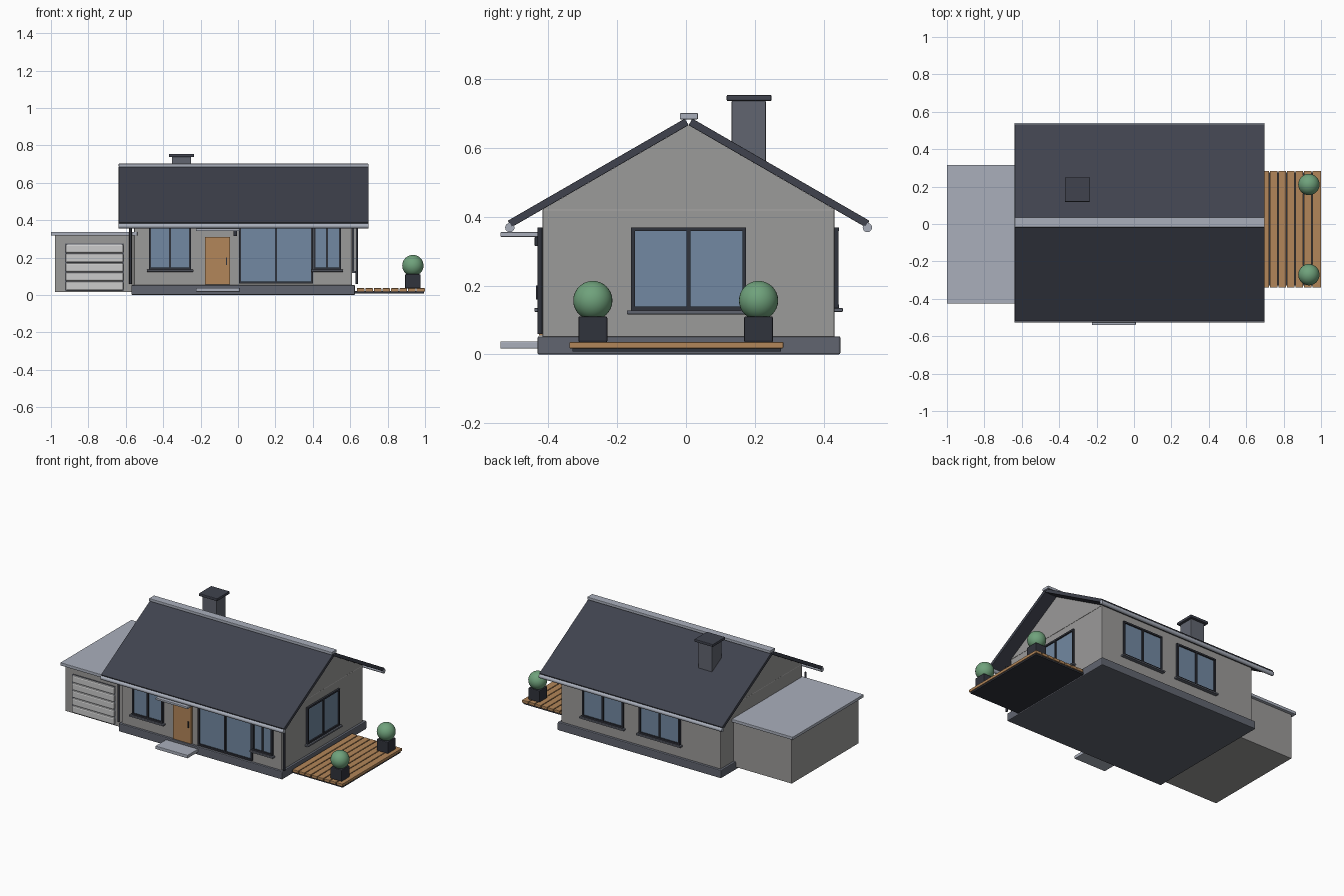
import bpy, bmesh, math

if "Cube" in bpy.data.objects:
    bpy.data.objects.remove(bpy.data.objects["Cube"])

def mat(name, r, g, b):
    m = bpy.data.materials.new(name)
    m.diffuse_color = (r, g, b, 1)
    m.use_nodes = True
    m.node_tree.nodes["Principled BSDF"].inputs["Base Color"].default_value = m.diffuse_color
    return m

SLATE = mat("slate", 0.05, 0.055, 0.075)
DARK = mat("dark_frame", 0.03, 0.033, 0.045)
WALL = mat("render_wall", 0.33, 0.325, 0.32)
BASE = mat("plinth_grey", 0.12, 0.13, 0.16)
METAL = mat("metal", 0.40, 0.43, 0.50)
GLASS = mat("glass", 0.17, 0.25, 0.36)
WOOD = mat("wood", 0.45, 0.24, 0.10)
GREEN = mat("leaf", 0.16, 0.36, 0.20)
PALE = mat("pale", 0.6, 0.6, 0.6)

def finish(ob, m, bevel=0.0):
    ob.data.materials.append(m)
    if bevel:
        b = ob.modifiers.new("bevel", 'BEVEL')
        b.width, b.segments = bevel, 2
    return ob

def mesh_object(name, bm, m, bevel=0.0):
    bmesh.ops.recalc_face_normals(bm, faces=bm.faces)
    me = bpy.data.meshes.new(name)
    bm.to_mesh(me)
    bm.free()
    ob = bpy.data.objects.new(name, me)
    bpy.context.collection.objects.link(ob)
    return finish(ob, m, bevel)

def box(name, x, y, z, m, bevel=0.0):
    """Box from (min, max) ranges."""
    bm = bmesh.new()
    bmesh.ops.create_cube(bm, size=1)
    for v in bm.verts:
        v.co = [r[0] + (c + 0.5) * (r[1] - r[0]) for c, r in zip(v.co, (x, y, z))]
    return mesh_object(name, bm, m, bevel)

def prism(name, profile, x, m, bevel=0.0):
    """Extrude a (y, z) profile along x."""
    bm = bmesh.new()
    f = bm.faces.new([bm.verts.new((x[0], p[0], p[1])) for p in profile])
    ext = bmesh.ops.extrude_face_region(bm, geom=[f])["geom"]
    bmesh.ops.translate(bm, vec=(x[1] - x[0], 0, 0),
                        verts=[g for g in ext if isinstance(g, bmesh.types.BMVert)])
    return mesh_object(name, bm, m, bevel)

def cylinder(name, r, length, loc, m, rot=(0, 0, 0)):
    bpy.ops.mesh.primitive_cylinder_add(vertices=20, radius=r, depth=length, location=loc, rotation=rot)
    ob = bpy.context.object
    ob.name = name
    bpy.ops.object.shade_smooth_by_angle()
    return finish(ob, m)

def opening(name, side, a, b, z0, z1, panes=2, sill=True):
    """Glazed frame on the front, back or right wall, spanning a..b along that wall."""
    plane, sign = {"front": (-0.417, -1), "back": (0.432, 1), "right": (0.61, 1)}[side]
    def part(n, u, z, near, far, m, bevel=0.0):
        d = sorted((plane + sign * near, plane + sign * far))
        x, y = (d, u) if side == "right" else (u, d)
        box(name + n, x, y, z, m, bevel)
    t = 0.011
    part("_glass", (a + t, b - t), (z0 + t, z1 - t), -0.005, 0.004, GLASS)
    for n, z in (("_bottom_rail", (z0, z0 + t)), ("_top_rail", (z1 - t, z1))):
        part(n, (a, b), z, -0.005, 0.013, DARK)
    for i in range(panes + 1):
        c = a + t / 2 + (b - a - t) * i / panes
        part("_stile_%d" % i, (c - t / 2, c + t / 2), (z0 + t, z1 - t), -0.005, 0.012, DARK)
    if sill:
        part("_sill", (a - 0.012, b + 0.012), (z0 - 0.011, z0), -0.005, 0.024, BASE, 0.002)

# House body
CY = 0.0075
box("plinth", (-0.57, 0.625), (-0.432, 0.449), (0, 0.053), BASE, 0.005)
box("walls", (-0.555, 0.61), (-0.417, 0.432), (0.05, 0.422), WALL, 0.003)
prism("gable", [(-0.417, 0.422), (0.432, 0.422), (CY, 0.667)], (-0.555, 0.61), WALL)

# Roof slabs, gutters and downpipes
RX = (-0.638, 0.698)
for side, s in (("front", -1), ("back", 1)):
    pts = [(0, 0.667), (0.515, 0.37), (0.526, 0.389), (0.011, 0.686)]
    prism(side + "_roof", [(CY + s * y, z) for y, z in pts], RX, SLATE, 0.002)
    cylinder(side + "_gutter", 0.0135, RX[1] - RX[0], (0.03, CY + s * 0.52, 0.369), METAL,
             (0, math.pi / 2, 0))
box("ridge_cap", RX, (-0.018, 0.035), (0.684, 0.702), METAL, 0.003)
for i, x in enumerate((-0.575, 0.635)):
    cylinder("downpipe_%d" % i, 0.007, 0.31, (x, -0.425, 0.215), DARK)

# Chimney
box("chimney", (-0.353, -0.251), (0.133, 0.232), (0.5, 0.738), BASE, 0.002)
box("chimney_cap", (-0.37, -0.235), (0.118, 0.249), (0.737, 0.755), SLATE, 0.004)

# Windows and glazed doors
opening("front_left_window", "front", -0.475, -0.25, 0.135, 0.37)
opening("sliding_door", "front", 0.005, 0.402, 0.062, 0.37, sill=False)
opening("front_right_window", "front", 0.404, 0.55, 0.135, 0.37)
opening("gable_window", "right", -0.16, 0.175, 0.128, 0.37)
opening("back_window_1", "back", 0.15, 0.45, 0.135, 0.37)
opening("back_window_2", "back", -0.265, 0.035, 0.135, 0.37)

# Entrance
box("front_door", (-0.177, -0.042), (-0.428, -0.41), (0.055, 0.31), WOOD, 0.002)
box("door_handle", (-0.065, -0.058), (-0.436, -0.425), (0.16, 0.2), DARK)
box("entry_canopy", (-0.225, 0.01), (-0.54, -0.41), (0.342, 0.356), METAL, 0.003)
box("entry_step", (-0.225, 0.01), (-0.54, -0.425), (0.017, 0.038), METAL, 0.003)
box("wall_lamp", (-0.025, -0.005), (-0.44, -0.415), (0.315, 0.342), DARK, 0.002)

# Garage
box("garage", (-0.979, -0.55), (-0.405, 0.295), (0.016, 0.32), WALL, 0.003)
box("garage_roof", (-1.0, -0.538), (-0.425, 0.315), (0.317, 0.337), METAL, 0.003)
box("garage_door", (-0.925, -0.61), (-0.409, -0.40), (0.022, 0.275), BASE)
for i in range(5):
    z = 0.024 + i * 0.05
    box("garage_door_slat_%d" % i, (-0.922, -0.613), (-0.418, -0.40), (z, z + 0.047), PALE, 0.008)

# Deck
box("deck_base", (0.62, 0.995), (-0.33, 0.276), (0.008, 0.02), DARK)
for i in range(8):
    x = 0.635 + i * 0.0457
    box("deck_plank_%d" % i, (x, x + 0.041 if i < 7 else 1.0), (-0.339, 0.283), (0.018, 0.036), WOOD, 0.002)

# Planters with clipped shrubs
for i, y in enumerate((-0.271, 0.211)):
    box("planter_%d" % i, (0.893, 0.976), (y - 0.042, y + 0.042), (0.035, 0.111), DARK, 0.005)
    bpy.ops.mesh.primitive_uv_sphere_add(segments=32, ring_count=16, radius=0.057, location=(0.935, y, 0.157))
    shrub = bpy.context.object
    shrub.name = "shrub_%d" % i
    bpy.ops.object.shade_smooth()
    finish(shrub, GREEN)
